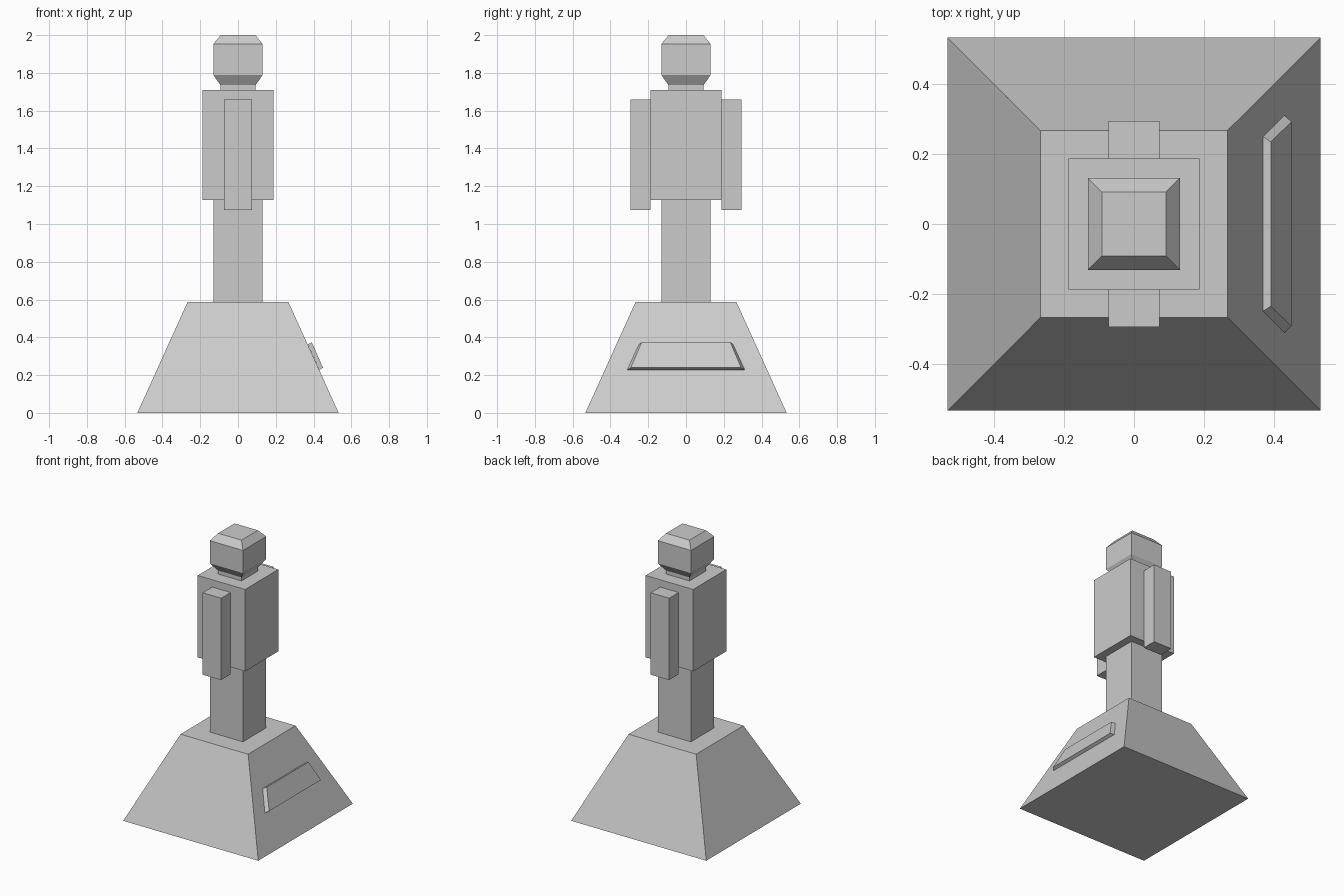
import bpy, bmesh

if "Cube" in bpy.data.objects:
    bpy.data.objects.remove(bpy.data.objects["Cube"])


def loft(name, rings):
    """Closed solid through a list of four-cornered rings, bottom to top."""
    bm = bmesh.new()
    loops = [[bm.verts.new(p) for p in ring] for ring in rings]
    for a, b in zip(loops, loops[1:]):
        for i in range(4):
            j = (i + 1) % 4
            bm.faces.new((a[i], a[j], b[j], b[i]))
    bm.faces.new(loops[0][::-1])
    bm.faces.new(loops[-1])
    bmesh.ops.recalc_face_normals(bm, faces=bm.faces)
    mesh = bpy.data.meshes.new(name)
    bm.to_mesh(mesh)
    bm.free()
    obj = bpy.data.objects.new(name, mesh)
    bpy.context.collection.objects.link(obj)
    return obj


def rect(hx, hy, z, cy=0.0):
    return [(-hx, cy - hy, z), (hx, cy - hy, z), (hx, cy + hy, z), (-hx, cy + hy, z)]


def square_stack(name, profile):
    """Square column from (half width, height) pairs."""
    return loft(name, [rect(h, h, z) for h, z in profile])


# Pedestal, legs, torso, neck and bevelled head
square_stack("pedestal", [(0.533, 0.0), (0.267, 0.587)])
square_stack("legs", [(0.131, 0.587), (0.131, 1.126)])
square_stack("torso", [(0.187, 1.126), (0.187, 1.71)])
square_stack("neck", [(0.093, 1.71), (0.093, 1.735)])
square_stack("head", [(0.093, 1.735), (0.131, 1.79), (0.131, 1.952), (0.092, 2.0)])

# Arms on both sides of the torso
for side, label in ((-1, "front"), (1, "back")):
    cy = side * 0.2405
    loft(label + "_arm", [rect(0.073, 0.0535, z, cy) for z in (1.074, 1.658)])


# Sloped plaque with tapered outline on the right face of the pedestal
def trapezoid(low, high):
    (x0, y0, z0), (x1, y1, z1) = low, high
    return [(x0, -y0, z0), (x0, y0, z0), (x1, y1, z1), (x1, -y1, z1)]


loft("plaque", [
    trapezoid((0.430, 0.311, 0.228), (0.369, 0.249, 0.363)),
    trapezoid((0.450, 0.292, 0.239), (0.391, 0.235, 0.373)),
])
